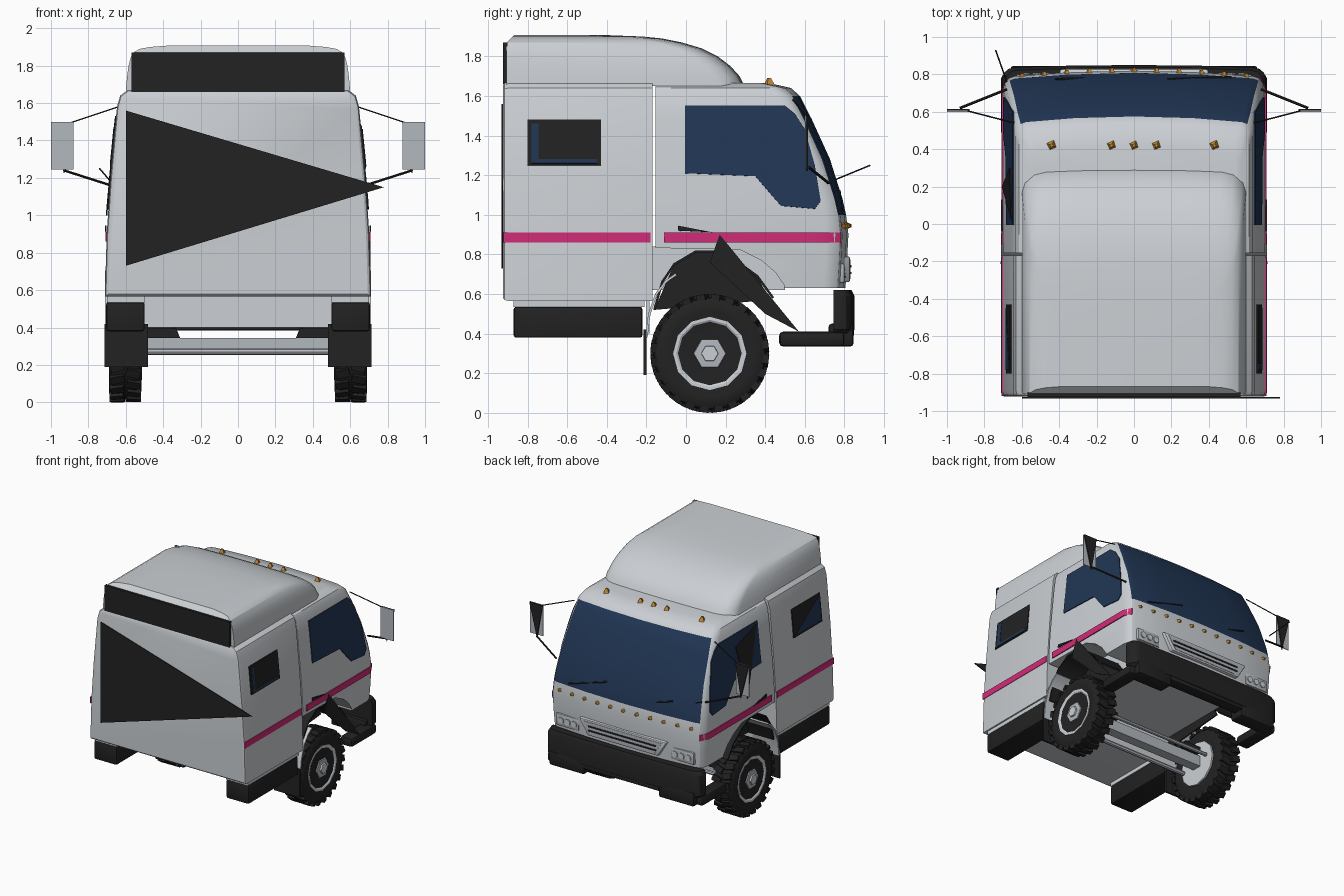
import bpy, bmesh, math
from mathutils import Matrix, Vector

if "Cube" in bpy.data.objects:
    bpy.data.objects.remove(bpy.data.objects["Cube"])

def mat(name, r, g, b):
    m = bpy.data.materials.new(name)
    m.diffuse_color = (r, g, b, 1)
    m.use_nodes = True
    m.node_tree.nodes["Principled BSDF"].inputs["Base Color"].default_value = m.diffuse_color
    return m

GREY = mat("body_grey", 0.60, 0.63, 0.66)
STEEL = mat("steel_grey", 0.45, 0.48, 0.52)
BLACK = mat("black_plastic", 0.016, 0.016, 0.016)
GLASS = mat("blue_glass", 0.015, 0.037, 0.09)
PINK = mat("pink_stripe", 0.65, 0.025, 0.19)
AMBER = mat("amber_lamp", 0.60, 0.27, 0.03)

def finish(name, bm, *mats, bevel=0, solid=0):
    bmesh.ops.recalc_face_normals(bm, faces=bm.faces)
    me = bpy.data.meshes.new(name)
    bm.to_mesh(me)
    bm.free()
    ob = bpy.data.objects.new(name, me)
    bpy.context.collection.objects.link(ob)
    for m in mats:
        me.materials.append(m)
    if solid:
        md = ob.modifiers.new("solid", 'SOLIDIFY')
        md.thickness, md.offset = solid, 0
    if bevel:
        md = ob.modifiers.new("bevel", 'BEVEL')
        md.width, md.segments, md.limit_method = bevel, 2, 'ANGLE'
    return ob

def loft(name, rings, *mats, rule=None, **kw):
    bm = bmesh.new()
    vs = [[bm.verts.new(p) for p in r] for r in rings]
    n = len(rings[0])
    for a, b in zip(vs, vs[1:]):
        for i in range(n):
            f = bm.faces.new((a[i], a[(i + 1) % n], b[(i + 1) % n], b[i]))
            if rule and rule(f.calc_center_median(), i, n):
                f.material_index = 1
    bm.faces.new(vs[0])
    bm.faces.new(vs[-1])
    return finish(name, bm, *mats, **kw)

def prism(name, pts, axis, a, b, m, **kw):
    # 2D outline pushed along one axis from a to b
    put = {'x': lambda p, t: (t, p[0], p[1]), 'y': lambda p, t: (p[0], t, p[1])}[axis]
    return loft(name, [[put(p, t) for p in pts] for t in (a, b)], m, **kw)

def box(name, x0, x1, y0, y1, z0, z1, m, **kw):
    return prism(name, [(y0, z0), (y1, z0), (y1, z1), (y0, z1)], 'x', x0, x1, m, **kw)

def rod(name, p, q, r, m, sides=6):
    p, q = Vector(p), Vector(q)
    rot = (q - p).to_track_quat('Z', 'Y').to_matrix()
    rings = [[c + rot @ Vector((r * math.cos(i * math.tau / sides), r * math.sin(i * math.tau / sides), 0))
              for i in range(sides)] for c in (p, q)]
    return loft(name, rings, m)

def plan(z, hw, yf, yb, c, d, b):
    # plan outline with bowed front and elliptical front corners
    h = [(hw * 0.5, yf - b * 0.3)]
    for t in (0, 30, 60, 90):
        t = math.radians(t)
        h.append((hw - c + c * math.sin(t), yf - b - d * (1 - math.cos(t))))
    h.append((hw, yb))
    return [(0, yf, z)] + [(x, y, z) for x, y in h] + [(-x, y, z) for x, y in reversed(h)]

# ---- cab shell: z, half width, front y
CAB = [(0.63, 0.69, 0.805), (0.75, 0.697, 0.812), (0.9, 0.70, 0.82), (1.0, 0.695, 0.808),
       (1.08, 0.69, 0.79), (1.28, 0.672, 0.727), (1.48, 0.652, 0.636), (1.6, 0.636, 0.575),
       (1.64, 0.615, 0.53), (1.665, 0.57, 0.42)]

def at(z):
    for (z0, w0, y0), (z1, w1, y1) in zip(CAB, CAB[1:]):
        if z <= z1:
            t = (z - z0) / (z1 - z0)
            return w0 + t * (w1 - w0), y0 + t * (y1 - y0)

def side_x(y, z):
    hw, yf = at(z)
    k = max(0, min(1, (y - (yf - 0.11)) / 0.08))
    return hw - 0.06 + 0.06 * math.sqrt(1 - k * k)

cab = loft("cab_shell", [plan(z, w, y, -0.155, 0.06, 0.08, 0.03) for z, w, y in CAB], GREY, GLASS,
           rule=lambda c, i, n: 1.0 < c.z < 1.6 and (i < 3 or i >= n - 3))
cutter = prism("arch_cutter", [(-0.3, 0.5), (0.495, 0.5), (0.495, 0.645), (0.45, 0.71), (0.38, 0.77),
                               (0.27, 0.825), (-0.3, 0.835)], 'x', -0.9, 0.9, GREY)
cutter.hide_render = True
md = cab.modifiers.new("arch", 'BOOLEAN')
md.operation, md.object, md.solver = 'DIFFERENCE', cutter, 'EXACT'

# ---- sleeper box
half = [(0.712, 0.565), (0.702, 0.9), (0.682, 1.2), (0.647, 1.58), (0.63, 1.64), (0.59, 1.67)]
sec = half + [(-x, z) for x, z in reversed(half)]
loft("sleeper_box", [[(x * k, y, 1.1 + (z - 1.1) * k) for x, z in sec]
                     for y, k in ((-0.923, 0.975), (-0.915, 0.992), (-0.895, 1), (-0.168, 1))], GREY)

# ---- roof fairing and its rear panel
FAIR = [(1.65, 0.60, 0.295), (1.70, 0.597, 0.27), (1.75, 0.592, 0.225), (1.80, 0.585, 0.16),
        (1.84, 0.575, 0.08), (1.87, 0.56, -0.02), (1.89, 0.525, -0.12), (1.90, 0.47, -0.22), (1.907, 0.38, -0.4)]
loft("roof_fairing", [plan(z, w, y, -0.905 + max(0, z - 1.87), 0.13, 0.12, 0.01) for z, w, y in FAIR], GREY)
box("fairing_rear_panel", -0.57, 0.57, -0.925, -0.90, 1.66, 1.87, BLACK)

# ---- rear triangular panel
prism("rear_triangle_panel", [(-0.6, 1.56), (-0.6, 0.73), (0.78, 1.15)], 'y', -0.932, -0.925, BLACK)

def side_plate(name, s, pts, m, off=0.003):
    bm = bmesh.new()
    bm.faces.new([bm.verts.new((s * (side_x(y, z) + off), y, z)) for y, z in pts])
    return finish(name, bm, m, solid=0.008)

def stripe(name, s, y0, y1):
    bm = bmesh.new()
    cols = []
    for i in range(15):
        y = y0 + (y1 - y0) * i / 14
        cols.append([bm.verts.new((s * (side_x(y, z) + 0.004), y, z)) for z in (0.86, 0.91)])
    for a, b in zip(cols, cols[1:]):
        bm.faces.new((a[0], b[0], b[1], a[1]))
    finish(name, bm, PINK, solid=0.008)

def wheel_rings(s, prof, n):
    return [[(s * x, 0.12 + r * math.cos(i * math.tau / n), 0.30 + r * math.sin(i * math.tau / n))
             for i in range(n)] for x, r in prof]

for s, side in ((1, "right"), (-1, "left")):
    # windows, stripes, handle
    side_plate(side + "_door_window", s, [(-0.005, 1.55), (0.5, 1.55), (0.55, 1.51), (0.6, 1.43), (0.65, 1.25),
               (0.68, 1.07), (0.65, 1.03), (0.48, 1.045), (0.44, 1.09), (0.35, 1.195), (-0.005, 1.21)], GLASS)
    side_plate(side + "_sleeper_window_frame", s, [(-0.8, 1.25), (-0.43, 1.25), (-0.43, 1.48), (-0.8, 1.48)],
               BLACK, 0.006)
    if s > 0:
        side_plate("right_sleeper_glass", s, [(-0.78, 1.26), (-0.45, 1.26), (-0.45, 1.28), (-0.745, 1.28),
                   (-0.745, 1.46), (-0.78, 1.46)], GLASS, 0.009)
        # pointed flare over the right wheel
        prism("right_fender_flare", [(0.17, 0.9), (0.57, 0.41), (0.40, 0.5), (0.12, 0.76)], 'x', 0.70, 0.708, BLACK)
    else:
        side_plate("left_sleeper_glass", s, [(-0.78, 1.27), (-0.45, 1.27), (-0.78, 1.46)], GLASS, 0.009)
        side_plate("left_window_shade", s, [(0.02, 1.53), (0.3, 1.45), (0.2, 1.0)], BLACK, 0.008)
        rod("left_front_antenna", (-0.68, 0.76, 1.18), (-0.74, 0.93, 1.25), 0.004, BLACK)
    stripe(side + "_sleeper_stripe", s, -0.92, -0.18)
    stripe(side + "_door_stripe", s, -0.11, 0.78)
    side_plate(side + "_door_handle", s, [(-0.04, 0.945), (-0.04, 0.92), (0.13, 0.912)], BLACK, 0.008)

    # mirror: plate, housing and arms
    box(side + "_mirror_glass", s * 0.88, s * 1.0, 0.60, 0.606, 1.245, 1.50, STEEL)
    prism(side + "_mirror_housing", [(s * 0.88, 1.5), (s * 1.0, 1.5), (s * 0.93, 1.22)], 'y', 0.607, 0.615, BLACK)
    rod(side + "_mirror_upper_arm", (s * 0.64, 0.54, 1.58), (s * 0.91, 0.61, 1.49), 0.004, BLACK)
    rod(side + "_mirror_lower_arm", (s * 0.68, 0.72, 1.16), (s * 0.93, 0.62, 1.24), 0.007, BLACK)

    # wheel
    loft(side + "_tyre", wheel_rings(s, [(0.525, 0.18), (0.517, 0.24), (0.53, 0.275), (0.55, 0.285), (0.65, 0.285),
         (0.675, 0.278), (0.69, 0.25), (0.69, 0.215), (0.682, 0.18)], 36), BLACK)
    bm = bmesh.new()
    for row, xc in enumerate((0.56, 0.645)):
        for i in range(24):
            M = (Matrix.Translation((0, 0.12, 0.30)) @ Matrix.Rotation((i + row / 2) * math.tau / 24, 4, 'X')
                 @ Matrix.Translation((s * xc, 0, 0.284)) @ Matrix.Rotation(0.25 * s * (1 - 2 * row), 4, 'Z')
                 @ Matrix.Diagonal((0.075, 0.046, 0.03, 1)))
            bmesh.ops.create_cube(bm, size=1, matrix=M)
    finish(side + "_tyre_tread", bm, BLACK)
    loft(side + "_rim", wheel_rings(s, [(0.512, 0.12), (0.512, 0.18), (0.688, 0.185), (0.688, 0.17),
                                        (0.675, 0.15)], 12), GREY)
    loft(side + "_hub", wheel_rings(s, [(0.66, 0.09), (0.69, 0.08), (0.692, 0.06)], 6), STEEL)
    loft(side + "_hub_nut", wheel_rings(s, [(0.68, 0.045), (0.705, 0.042)], 6), GREY)

    # black wheel arch and grey mudguard: thin curved strips
    def strip(name, pts, x0, x1, m, th):
        bm = bmesh.new()
        cols = [[bm.verts.new((s * x, y, z)) for x in (x0, x1)] for y, z in pts]
        for a, b in zip(cols, cols[1:]):
            bm.faces.new((a[0], b[0], b[1], a[1]))
        finish(side + name, bm, m, solid=th)
    strip("_wheel_arch", [(-0.16, 0.52), (-0.12, 0.66), (-0.06, 0.75), (0.05, 0.815), (0.15, 0.815), (0.25, 0.77),
                          (0.36, 0.69), (0.44, 0.58)], 0.46, 0.69, BLACK, 0.012)
    prism(side + "_arch_liner", [(-0.16, 0.52), (-0.06, 0.75), (0.05, 0.81), (0.15, 0.81), (0.25, 0.77),
                                 (0.36, 0.69), (0.42, 0.57)], 'x', s * 0.455, s * 0.465, BLACK)
    strip("_mudguard", [(-0.2, 0.38), (-0.185, 0.5), (-0.15, 0.6), (-0.1, 0.665), (-0.05, 0.70)],
          0.48, 0.712, GREY, 0.012)
    box(side + "_mud_flap", s * 0.48, s * 0.714, -0.215, -0.20, 0.19, 0.42, BLACK)

    # side storage box with trim
    box(side + "_storage_box", s * 0.5, s * 0.705, -0.87, -0.22, 0.38, 0.535, BLACK, bevel=0.012)
    box(side + "_storage_trim", s * 0.5, s * 0.70, -0.87, -0.21, 0.535, 0.57, GREY)

    # bumper ends
    box(side + "_bumper_wing", s * 0.6, s * 0.71, 0.47, 0.80, 0.335, 0.41, BLACK, bevel=0.02)
    box(side + "_bumper_corner", s * 0.34, s * 0.66, 0.72, 0.845, 0.335, 0.45, BLACK, bevel=0.015)
    # headlamps
    box(side + "_headlamp_bezel", s * 0.42, s * 0.63, 0.74, 0.80, 0.655, 0.755, STEEL, bevel=0.01)
    for i in range(3):
        x = s * (0.46 + 0.06 * i)
        rod(side + "_headlamp", (x, 0.77, 0.705), (x, 0.808, 0.705), 0.025, GREY, 10)
    # wiper
    rod(side + "_wiper_arm", (s * 0.3 + 0.22, 0.785, 1.02), (s * 0.3 - 0.12, 0.775, 1.12), 0.006, BLACK)

# ---- bumper
loft("front_bumper", [plan(z, w, y, 0.745, 0.07, 0.06, 0.012) for z, w, y in
     ((0.40, 0.69, 0.83), (0.42, 0.705, 0.85), (0.59, 0.705, 0.85), (0.62, 0.69, 0.835))], BLACK)
box("bumper_step", -0.35, 0.35, 0.76, 0.848, 0.385, 0.42, BLACK, bevel=0.008)

# ---- grille: frame, opening and slats
prism("grille_frame", [(-0.40, 0.79), (0.40, 0.79), (0.32, 0.66), (-0.32, 0.66)], 'y', 0.76, 0.828, GREY, bevel=0.01)
prism("grille_opening", [(-0.36, 0.775), (0.36, 0.775), (0.29, 0.675), (-0.29, 0.675)], 'y', 0.80, 0.831, STEEL)
for z in (0.70, 0.735):
    box("grille_slat", -0.31, 0.31, 0.80, 0.836, z, z + 0.012, BLACK)

# ---- lamps on roof and under the windscreen
def lamp(name, x, y, z, r, axis):
    d = Vector(axis)
    rot = d.to_track_quat('Z', 'Y').to_matrix()
    rings = [[Vector((x, y, z)) + d * h + rot @ Vector((k * r * math.cos(a), k * r * math.sin(a), 0))
              for a in [math.tau * (i + 0.75) / 4 for i in range(4)]] for h, k in ((0, 1), (0.035, 0.35))]
    loft(name, rings, AMBER)

for x in (-0.44, -0.12, 0, 0.12, 0.43):
    lamp("roof_marker_lamp", x, 0.42, 1.655, 0.03, (0, 0, 1))
for i in range(11):
    x = -0.6 + 0.12 * i
    lamp("front_marker_lamp", x, 0.80 - 0.03 * abs(x / 0.6) ** 2, 0.945, 0.024, (0, 1, 0))

# ---- axle, rods and belly panel
box("front_axle_beam", -0.53, 0.53, 0.08, 0.16, 0.26, 0.345, STEEL)
rod("steering_rod", (-0.5, -0.02, 0.27), (0.5, -0.02, 0.27), 0.018, STEEL, 8)
rod("drag_rod", (-0.5, 0.24, 0.32), (0.5, 0.24, 0.32), 0.015, STEEL, 8)
box("belly_panel", -0.5, 0.5, -0.20, -0.185, 0.40, 0.57, GREY)
for s in (1, -1):
    prism("axle_bracket", [(s * 0.33, 0.395), (s * 0.48, 0.395), (s * 0.48, 0.345), (s * 0.31, 0.345)],
          'y', 0.05, 0.2, BLACK)
box("cab_floor", -0.455, 0.455, -0.17, 0.5, 0.62, 0.84, GREY)

# ---- apply modifiers, drop the cutter, shade
bpy.ops.object.select_all(action='SELECT')
bpy.context.view_layer.objects.active = cab
bpy.ops.object.convert(target='MESH')
bpy.data.objects.remove(cutter)
bpy.context.view_layer.objects.active = cab
bpy.ops.object.shade_smooth_by_angle(angle=math.radians(32))
